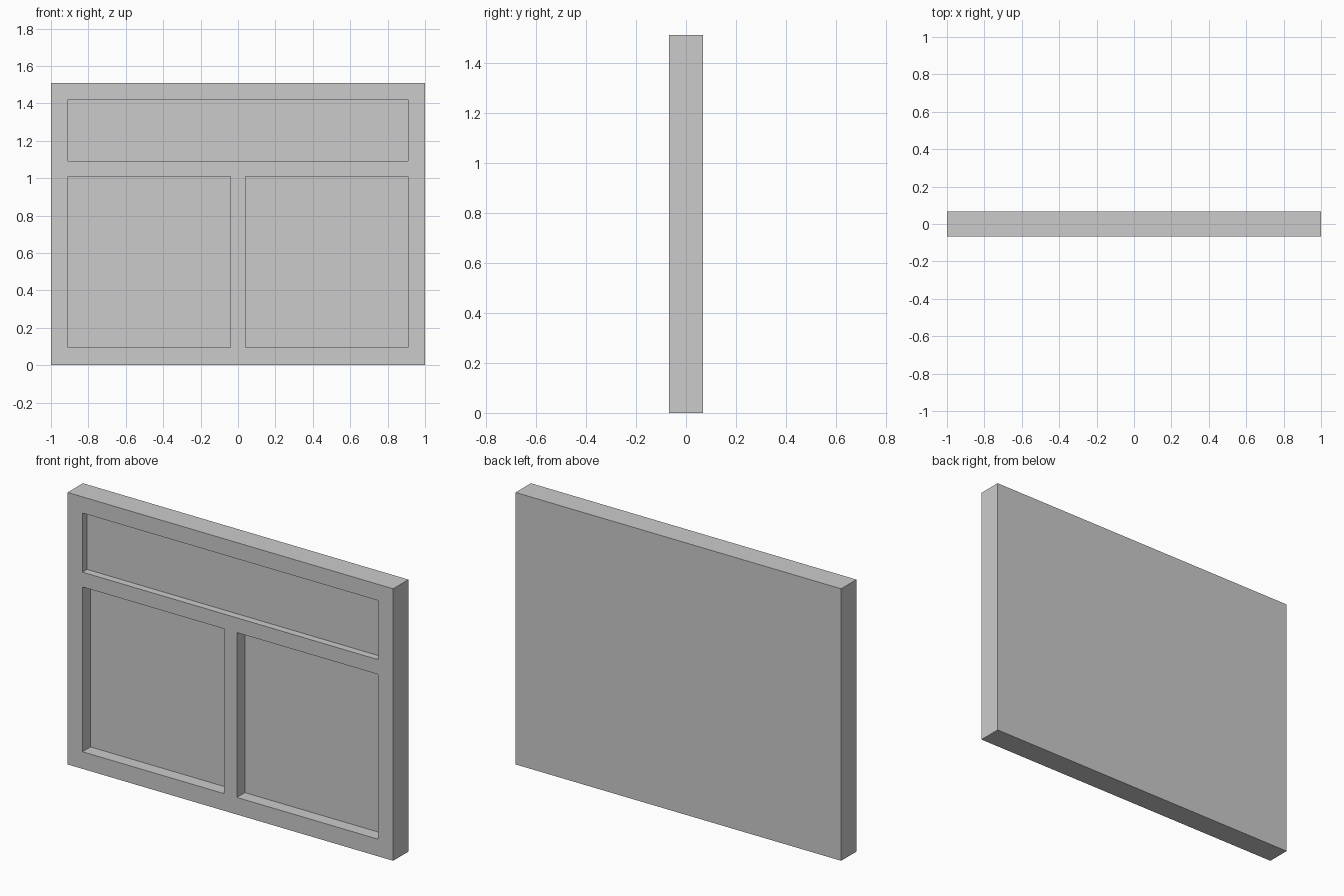
import bpy

if "Cube" in bpy.data.objects:
    bpy.data.objects.remove(bpy.data.objects["Cube"])

HALF_DEPTH = 0.067
HEIGHT = 1.51


def box(name, x0, x1, y0, y1, z0, z1):
    """Axis-aligned box between two corners, with its scale applied."""
    bpy.ops.mesh.primitive_cube_add(
        size=1, location=((x0 + x1) / 2, (y0 + y1) / 2, (z0 + z1) / 2))
    ob = bpy.context.object
    ob.name = name
    ob.scale = (x1 - x0, y1 - y0, z1 - z0)
    bpy.ops.object.transform_apply(location=False, rotation=False, scale=True)
    return ob


def recess(target, x0, x1, z0, z1, depth):
    """Sink a rectangular recess into the front face of target."""
    cutter = box("recess_cutter", x0, x1,
                 -HALF_DEPTH - 0.1, -HALF_DEPTH + depth, z0, z1)
    cutter.hide_render = True
    mod = target.modifiers.new("recess", 'BOOLEAN')
    mod.operation = 'DIFFERENCE'
    mod.solver = 'EXACT'
    mod.object = cutter
    bpy.context.view_layer.objects.active = target
    bpy.ops.object.modifier_apply(modifier=mod.name)
    bpy.data.objects.remove(cutter)


# Solid slab forming the outer frame and plain back
panel = box("framed_panel", -1, 1, -HALF_DEPTH, HALF_DEPTH, 0, HEIGHT)

# Shallow wide recess along the top
recess(panel, -0.908, 0.908, 1.092, 1.42, 0.04)

# Two deeper mirrored recesses below, split by the centre stile
recess(panel, -0.908, -0.04, 0.095, 1.01, 0.07)
recess(panel, 0.04, 0.908, 0.095, 1.01, 0.07)
